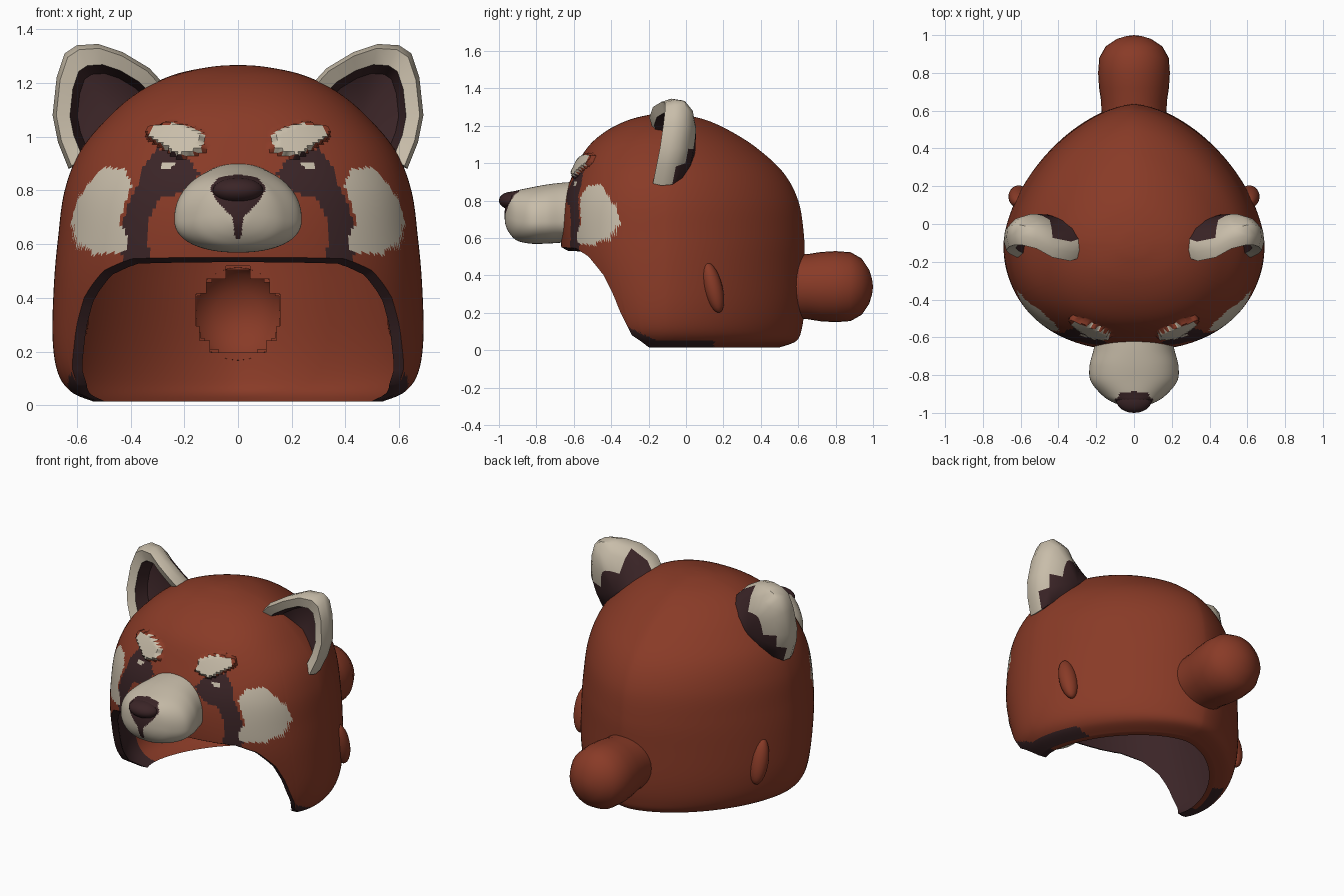
import bpy, bmesh, math
from mathutils import Vector

if "Cube" in bpy.data.objects:
    bpy.data.objects.remove(bpy.data.objects["Cube"])


def material(name, rgb):
    m = bpy.data.materials.new(name)
    m.diffuse_color = (*rgb, 1)
    m.use_nodes = True
    m.node_tree.nodes["Principled BSDF"].inputs["Base Color"].default_value = m.diffuse_color
    return m


MATS = [material("rust_red", (0.25, 0.043, 0.020)),
        material("cream", (0.58, 0.51, 0.40)),
        material("dark_brown", (0.043, 0.018, 0.020))]
RED, CREAM, DARK = 0, 1, 2


def spline(table, t):
    """Smooth curve through the rows of a table, t = row number."""
    n = len(table) - 1
    i = min(int(t), n - 1)
    f = t - i
    p0, p1, p2, p3 = (table[max(0, min(n, i + k))] for k in (-1, 0, 1, 2))
    return [b + 0.5 * f * (c - a + f * (2 * a - 5 * b + 4 * c - d + f * (3 * (b - c) + d - a)))
            for a, b, c, d in zip(p0, p1, p2, p3)]


def inside(poly, x, z):
    hit = False
    for (x1, z1), (x2, z2) in zip(poly, poly[1:] + poly[:1]):
        if (z1 > z) != (z2 > z) and x < (x2 - x1) * (z - z1) / (z2 - z1) + x1:
            hit = not hit
    return hit


def power(v, e):
    return math.copysign(abs(v) ** e, v)


def loft(name, rings, rule, angle=50):
    """Skin closed rings; rule(row, centre) gives the colour, or None for a hole."""
    bm = bmesh.new()
    rows = [[bm.verts.new(p) for p in ring] for ring in rings]
    n = len(rings[0])
    for r in range(len(rows) - 1):
        for i in range(n):
            j = (i + 1) % n
            q = [rows[r][i], rows[r][j], rows[r + 1][j], rows[r + 1][i]]
            m = rule(r, sum((v.co for v in q), Vector()) / 4)
            if m is not None:
                f = bm.faces.new(q)
                f.material_index = m
                f.smooth = True
    bmesh.ops.delete(bm, geom=[v for v in bm.verts if not v.link_faces], context='VERTS')
    bmesh.ops.remove_doubles(bm, verts=bm.verts[:], dist=1e-5)
    bmesh.ops.recalc_face_normals(bm, faces=bm.faces[:])
    for e in bm.edges:
        if len(e.link_faces) == 2 and e.calc_face_angle(0) > math.radians(angle):
            e.smooth = False
    me = bpy.data.meshes.new(name)
    bm.to_mesh(me)
    bm.free()
    for m in MATS:
        me.materials.append(m)
    ob = bpy.data.objects.new(name, me)
    bpy.context.collection.objects.link(ob)
    return ob


def ellipsoid(name, loc, radii, mat, tilt=0, n=24):
    rings = [[(radii[0] * math.sin(a) * math.cos(b), radii[1] * math.sin(a) * math.sin(b),
               radii[2] * math.cos(a)) for b in (2 * math.pi * i / n for i in range(n))]
             for a in (math.pi * k / 14 for k in range(15))]
    ob = loft(name, rings, lambda r, c: mat)
    ob.location = loc
    ob.rotation_euler.x = tilt


# Hood: levels of (height, half width, front y, back y)
LEVELS = [(0.015, 0.54, -0.40, 0.50), (0.05, 0.62, -0.46, 0.59), (0.12, 0.67, -0.53, 0.62),
          (0.25, 0.69, -0.58, 0.635), (0.45, 0.685, -0.65, 0.635), (0.62, 0.67, -0.67, 0.63),
          (0.80, 0.645, -0.655, 0.60), (0.95, 0.585, -0.60, 0.52), (1.08, 0.475, -0.53, 0.38),
          (1.17, 0.365, -0.43, 0.24), (1.23, 0.24, -0.31, 0.11), (1.26, 0.10, -0.19, -0.02),
          (1.267, 0, -0.11, -0.11)]
# Face opening seen from the side: (height, y)
OPENING = [(0, -0.18), (0.04, -0.23), (0.08, -0.29), (0.2, -0.35), (0.3, -0.39),
           (0.4, -0.44), (0.5, -0.52), (0.545, -0.59), (0.57, -1.0)]
YC, TOP = -0.11, len(LEVELS) - 1

# Face markings, seen from the front as (|x|, z)
CHEEK = [(0.42, 0.88), (0.50, 0.885), (0.56, 0.82), (0.60, 0.76), (0.622, 0.68), (0.60, 0.60),
         (0.53, 0.56), (0.42, 0.57), (0.41, 0.62), (0.44, 0.68), (0.42, 0.76), (0.395, 0.82)]
BROW = [(0.13, 0.95), (0.125, 1.0), (0.16, 1.03), (0.24, 1.05), (0.32, 1.04), (0.335, 1.0),
        (0.29, 0.97), (0.22, 0.925), (0.17, 0.93)]
STRIPE = [(0.43, 0.5), (0.435, 0.66), (0.41, 0.75), (0.375, 0.82), (0.36, 0.88), (0.30, 0.955),
          (0.22, 0.935), (0.17, 0.90), (0.145, 0.86), (0.17, 0.82), (0.22, 0.79), (0.28, 0.775),
          (0.32, 0.73), (0.34, 0.66), (0.325, 0.5)]
GLINT = [(0.235, 0.905), (0.29, 0.905), (0.28, 0.88), (0.25, 0.88)]
NOSE = [(-0.01, 0.86), (0.07, 0.85), (0.105, 0.81), (0.09, 0.775), (0.045, 0.725),
        (0.02, 0.70), (0.012, 0.62), (-0.01, 0.62)]


def hood_point(a, t):
    z, hw, yf, yb = spline(LEVELS, t)
    c, s = math.cos(a), math.sin(a)
    e = 2 / (2.3 if s < 0 else 1.65)
    return Vector((hw * power(c, e), YC + (YC - yf if s < 0 else yb - YC) * power(s, e), z))


def opening_y(z):
    for (z1, y1), (z2, y2) in zip(OPENING, OPENING[1:]):
        if z <= z2:
            return y1 + (y2 - y1) * (z - z1) / (z2 - z1)
    return -9


def bottom_level(a):
    t = 6.0
    while t > 0.01:
        p = hood_point(a, t - 0.01)
        if p.y < opening_y(p.z):
            break
        t -= 0.01
    return max(t, 0)


def outer_point(a, t):
    p = hood_point(a, t)
    if p.y < -0.3 and inside(BROW, abs(p.x), p.z):   # raised brows
        p += Vector((p.x, p.y - YC, 0.15)).normalized() * 0.025
    return p


def inner_point(a, t):
    p = hood_point(a, t)
    return Vector((p.x * 0.94, YC + (p.y - YC) * 0.94, p.z * 0.967))


N, INNER, OUTER = 280, 40, 92
cols = [(a, bottom_level(a)) for a in (2 * math.pi * i / N for i in range(N))]
hood_rings = [[inner_point(a, TOP + (b - TOP) * k / INNER) for a, b in cols] for k in range(INNER + 1)]
hood_rings += [[outer_point(a, b + (TOP - b) * k / OUTER) for a, b in cols] for k in range(OUTER + 1)]


def hood_colour(row, c):
    if c.y > 0.4 and math.hypot(c.x, c.z - 0.34) < 0.16:   # hollow tail
        return None
    if row <= INNER:                                      # lining and rim
        return DARK if c.y < -0.1 else RED
    x = abs(c.x)
    if c.y < -0.3 and c.z > 0.5:
        if any(inside(p, x, c.z) for p in (GLINT, BROW, CHEEK)):
            return CREAM
        if inside(STRIPE, x, c.z):
            return DARK
    if -0.4 < c.y < 0.15 and c.z < 0.05 + max(0, -0.15 - c.y) * 0.45:
        return DARK
    return RED


loft("hood", hood_rings, hood_colour)

# Snout: sections of (y, half width, bottom, middle, top)
SNOUT = [(-0.60, 0.20, 0.58, 0.69, 0.90), (-0.67, 0.215, 0.575, 0.69, 0.895),
         (-0.75, 0.235, 0.57, 0.69, 0.885), (-0.83, 0.23, 0.57, 0.69, 0.87),
         (-0.90, 0.175, 0.585, 0.695, 0.855), (-0.94, 0.12, 0.62, 0.71, 0.84),
         (-0.965, 0.05, 0.67, 0.72, 0.78), (-0.97, 0, 0.72, 0.72, 0.72)]
snout_rings = []
for k in range(57):
    y, hw, zb, zc, zt = spline(SNOUT, k / 8)
    ring = []
    for i in range(96):
        a = 2 * math.pi * i / 96
        s = math.sin(a)
        ring.append((hw * power(math.cos(a), 0.9), y,
                     zc + (zt - zc if s > 0 else zc - zb) * power(s, 0.9)))
    snout_rings.append(ring)
loft("snout", snout_rings,
     lambda r, c: DARK if c.y < -0.88 and inside(NOSE, abs(c.x), c.z) else CREAM)
ellipsoid("nose_tip", (0, -0.93, 0.80), (0.095, 0.07, 0.048), DARK)

# Round tail, open towards the hood
TAIL = [(0.57, 0.172), (0.65, 0.174), (0.72, 0.185), (0.80, 0.19), (0.88, 0.184),
        (0.94, 0.15), (0.98, 0.09), (0.995, 0.04), (1.0, 0)]
loft("tail", [[(r * math.cos(a), y, 0.34 + r * math.sin(a))
               for a in (2 * math.pi * i / 32 for i in range(32))] for y, r in TAIL],
     lambda r, c: RED)

# Ears: outline of the right one, and rings of (scale, y shift) from back to cupped front
EAR = [(0.27, -0.12, 1.19), (0.33, -0.14, 1.255), (0.43, -0.12, 1.315), (0.52, -0.07, 1.345),
       (0.60, -0.05, 1.34), (0.645, -0.05, 1.31), (0.675, -0.06, 1.22), (0.69, -0.08, 1.08),
       (0.67, -0.10, 0.98), (0.63, -0.12, 0.88), (0.50, -0.08, 0.95), (0.38, -0.08, 1.08)]
EAR_RINGS = [(0, 0.12), (0.45, 0.115), (0.78, 0.09), (0.97, 0.045), (1, -0.01),
             (0.94, -0.06), (0.72, -0.05), (0.6, 0.03), (0, 0.05)]
EAR_BASE = Vector((0.46, -0.07, 1.07))


def ear_colour(row, c):
    if row >= 6:
        return DARK
    return DARK if row < 3 and (c.z - 1.07) + (abs(c.x) - 0.46) < 0.12 else CREAM


for side, label in ((1, "right"), (-1, "left")):
    rings = []
    for s, dy in EAR_RINGS:
        pts = [EAR_BASE + (Vector(p) - EAR_BASE) * s for p in EAR]
        rings.append([(side * p.x, p.y + dy, p.z) for p in pts])
    loft(label + "_ear", rings, ear_colour, 40)
    # Small paw on each side
    ellipsoid(label + "_paw", (side * 0.61, 0.145, 0.335), (0.055, 0.05, 0.138), RED, 0.25)
